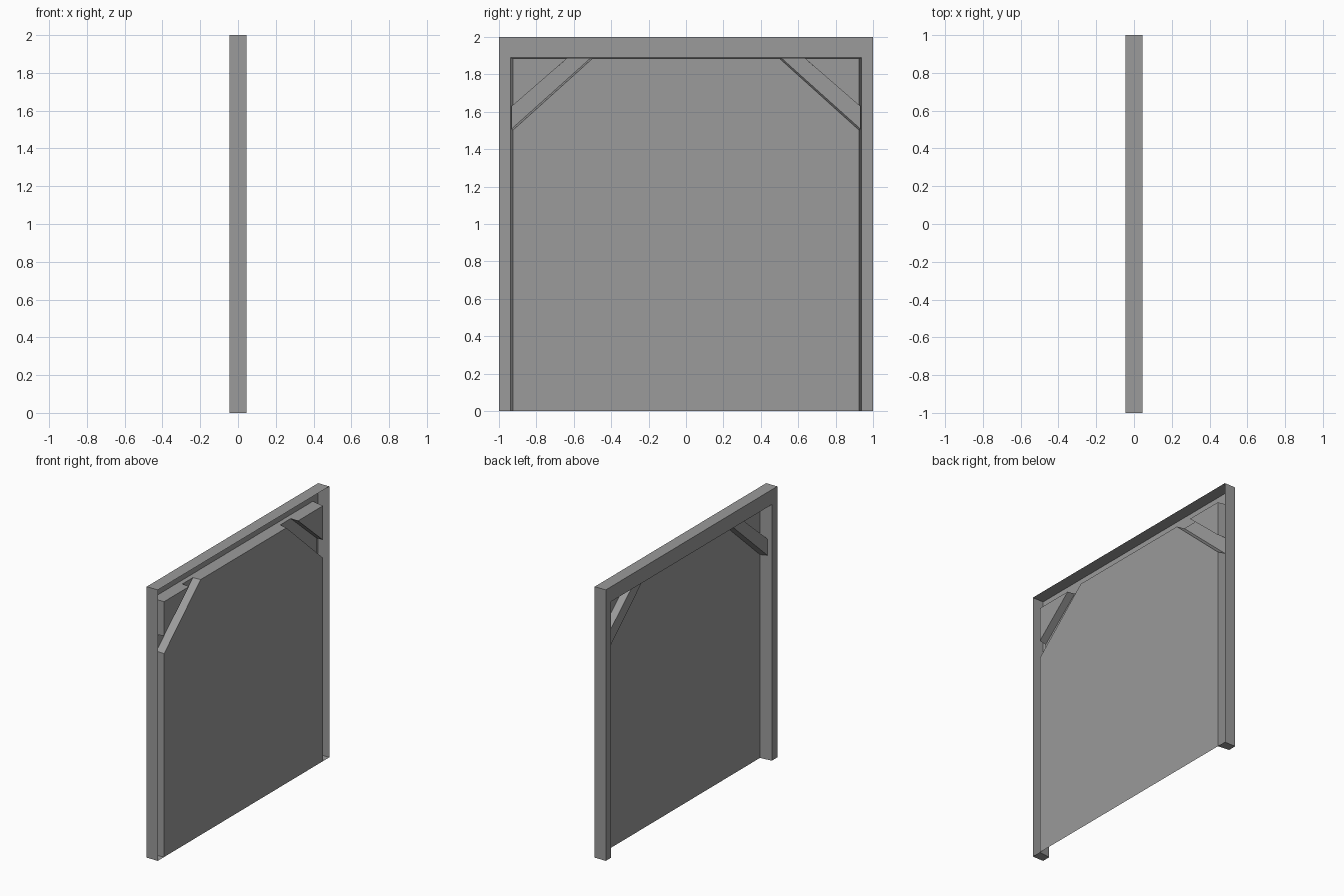
import bpy
import bmesh

if "Cube" in bpy.data.objects:
    bpy.data.objects.remove(bpy.data.objects["Cube"])

FRONT, BACK, BRACE = -0.045, 0.045, -0.012   # x of timber face, sheet plane, brace face

GREY = bpy.data.materials.new("dark_grey")
GREY.diffuse_color = (0.325, 0.325, 0.325, 1)
GREY.use_nodes = True
GREY.node_tree.nodes["Principled BSDF"].inputs["Base Color"].default_value = GREY.diffuse_color


def finish(name, bm):
    mesh = bpy.data.meshes.new(name)
    bm.to_mesh(mesh)
    bm.free()
    mesh.materials.append(GREY)
    obj = bpy.data.objects.new(name, mesh)
    bpy.context.collection.objects.link(obj)
    return obj


def channel(name, face_pts, back_pts, x, skip=(), notches={}):
    """Timber face towards -x with side walls running back, open on the +x side."""
    bm = bmesh.new()
    a = [bm.verts.new((x, y, z)) for y, z in face_pts]
    b = [bm.verts.new((BACK, y, z)) for y, z in back_pts]
    front = bm.faces.new(a)
    n = len(a)
    for i in range(n):
        if i not in skip:
            j = (i + 1) % n
            cut = [bm.verts.new(p) for p in notches.get(i, [])]
            bm.faces.new([a[j], a[i], b[i]] + cut + [b[j]])
    bm.normal_update()
    if front.normal.x > 0:
        bmesh.ops.reverse_faces(bm, faces=bm.faces)
    return finish(name, bm)


def sheet(name, pts):
    """Flat single-sided infill on the back plane."""
    bm = bmesh.new()
    f = bm.faces.new([bm.verts.new((BACK, y, z)) for y, z in pts])
    f.normal_update()
    if f.normal.x > 0:
        f.normal_flip()
    return finish(name, bm)


def portal(inner, under):
    return [(-1, 0), (-1, 2), (1, 2), (1, 0),
            (inner, 0), (inner, under), (-inner, under), (-inner, 0)]


def mirror(pts):
    return [(x, -y, z) for x, y, z in reversed(pts)]


# Brace outline: low post end, low beam end, high beam end, high post end
face = [(0.933, 1.508), (0.509, 1.888), (0.632, 1.888), (0.933, 1.629)]
back = [(0.926, 1.501), (0.500, 1.885), (0.636, 1.885), (0.926, 1.633)]
fx = [(BRACE, *p) for p in face]
bx = [(BACK, *p) for p in back]
post_cut = [bx[0], fx[0], fx[3], bx[3]]
beam_cut = [bx[2], fx[2], fx[1], bx[1]]

# Posts and top beam: one open-backed channel, inner walls notched where braces join
channel("timber_frame", portal(0.937, 1.89), portal(0.926, 1.885), FRONT,
        notches={4: post_cut, 5: beam_cut + mirror(beam_cut), 6: mirror(post_cut)})

# Corner braces and the small infill triangles above them
for side, s in (("left", -1), ("right", 1)):
    channel(side + "_brace", [(s * y, z) for y, z in face],
            [(s * y, z) for y, z in back], BRACE, skip=(1, 3))
    sheet(side + "_corner_infill",
          [(s * 0.926, 1.633), (s * 0.926, 1.885), (s * 0.636, 1.885)])

# Main wall panel with its two cut corners
sheet("wall_panel", [(-0.926, 0), (0.926, 0), (0.926, 1.501),
                     (0.50, 1.885), (-0.50, 1.885), (-0.926, 1.501)])
